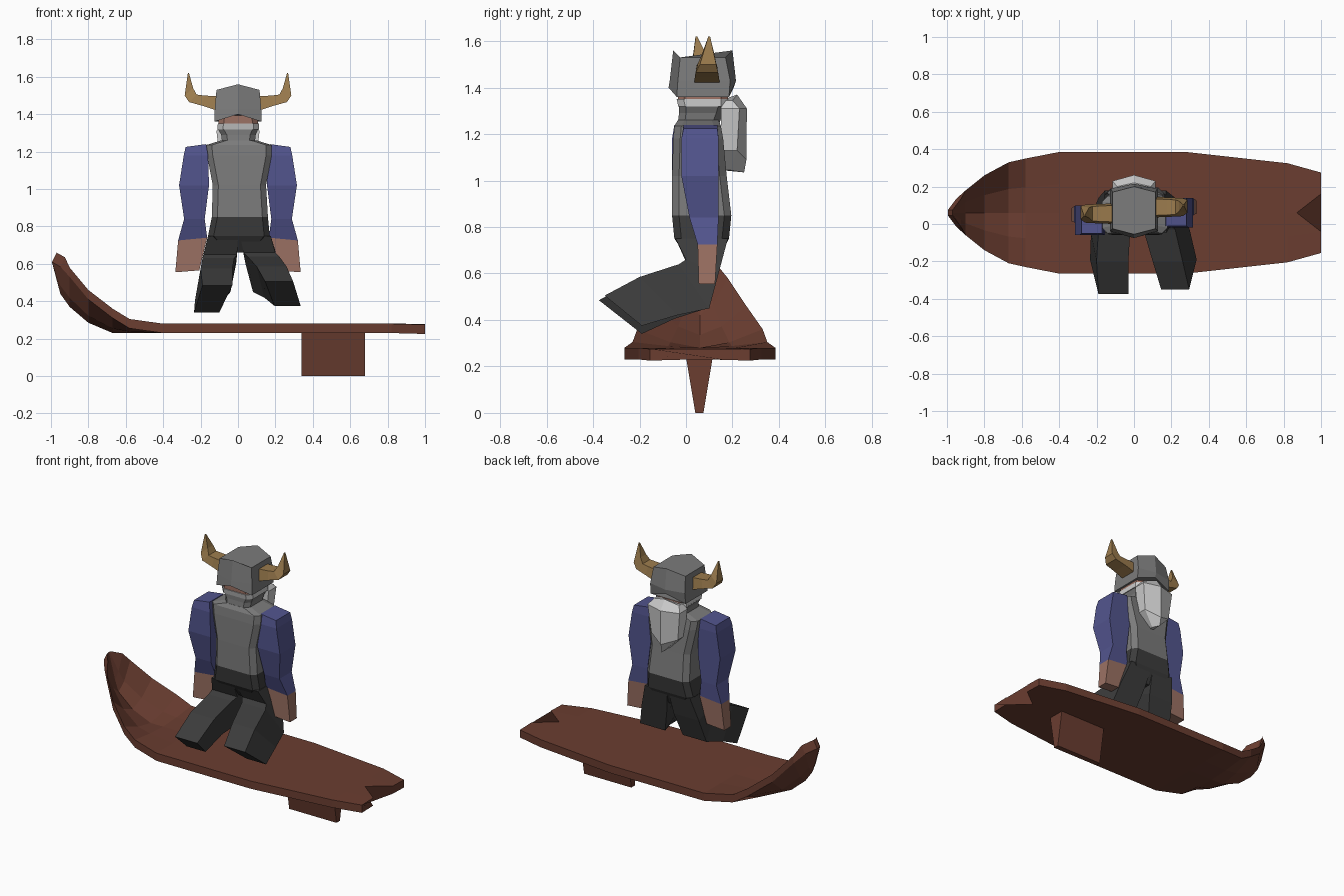
import bpy, bmesh


def material(name, r, g, b):
    m = bpy.data.materials.new(name)
    m.diffuse_color = (r, g, b, 1)
    return m


WOOD = material("red_brown_wood", 0.145, 0.047, 0.03)
GREY = material("steel_grey", 0.2, 0.2, 0.2)
DARK = material("charcoal_cloth", 0.045, 0.045, 0.045)
BLUE = material("blue_sleeve", 0.085, 0.09, 0.27)
SKIN = material("skin", 0.33, 0.165, 0.125)
HORN = material("horn_tan", 0.33, 0.2, 0.075)
HAIR = material("pale_grey_hair", 0.6, 0.6, 0.6)


def loft(name, rings, mat):
    """Skin a list of equal-length rings and cap both ends."""
    bm = bmesh.new()
    rows = [[bm.verts.new(p) for p in r] for r in rings]
    n = len(rows[0])
    for a, b in zip(rows, rows[1:]):
        for i in range(n):
            j = (i + 1) % n
            bm.faces.new((a[i], a[j], b[j], b[i]))
    bm.faces.new(rows[0][::-1])
    bm.faces.new(rows[-1])
    bmesh.ops.recalc_face_normals(bm, faces=bm.faces[:])
    me = bpy.data.meshes.new(name)
    bm.to_mesh(me)
    bm.free()
    me.materials.append(mat)
    ob = bpy.data.objects.new(name, me)
    bpy.context.collection.objects.link(ob)
    return ob


def rect(z, x0, x1, y0, y1, c=0.0):
    """Horizontal rectangle, optionally with cut corners."""
    if not c:
        return [(x0, y0, z), (x1, y0, z), (x1, y1, z), (x0, y1, z)]
    return [(x0 + c, y0, z), (x1 - c, y0, z), (x1, y0 + c, z), (x1, y1 - c, z),
            (x1 - c, y1, z), (x0 + c, y1, z), (x0, y1 - c, z), (x0, y0 + c, z)]


# Board: stations of (x, half width, keel underside z, rim top z)
CY = 0.06
stations = [(-0.995, 0.015, 0.61, 0.66), (-0.95, 0.075, 0.44, 0.635),
            (-0.9, 0.12, 0.37, 0.58), (-0.8, 0.2, 0.285, 0.46),
            (-0.67, 0.27, 0.23, 0.36), (-0.58, 0.29, 0.23, 0.305),
            (-0.4, 0.325, 0.23, 0.28), (0.28, 0.325, 0.23, 0.28),
            (0.82, 0.265, 0.23, 0.28), (1.0, 0.215, 0.23, 0.275)]
board = []
for x, w, keel, rim in stations:
    top, low = [], []
    for t in (-1, -0.47, 0, 0.47, 1):
        px = 0.87 if x == 1.0 and t == 0 else x      # swallow tail notch
        lift = {0: 0, 0.47: 0.3, 1: 1}[abs(t)]
        z = keel + lift * (rim - 0.05 - keel)
        low.append((px, CY + t * w, z))
        top.append((px + (0.025 if x < -0.9 else 0), CY + t * w, z + 0.05))
    board.append(low + top[::-1])
loft("board", board, WOOD)

# Fin below the tail
loft("fin", [rect(0.0, 0.34, 0.68, CY - 0.02, CY + 0.015),
             rect(0.24, 0.34, 0.68, CY - 0.06, CY + 0.055)], WOOD)

# Body
loft("torso", [rect(0.85, -0.14, 0.16, -0.06, 0.195, 0.03),
               rect(1.02, -0.135, 0.15, -0.06, 0.175, 0.03),
               rect(1.18, -0.165, 0.18, -0.055, 0.16, 0.03),
               rect(1.235, -0.17, 0.18, -0.05, 0.15, 0.03),
               rect(1.26, -0.09, 0.10, -0.035, 0.14, 0.03)], GREY)
loft("neck", [rect(1.25, -0.085, 0.09, -0.035, 0.145, 0.03),
              rect(1.29, -0.09, 0.095, -0.03, 0.16, 0.03),
              rect(1.325, -0.11, 0.11, -0.03, 0.17, 0.03)], GREY)
loft("hips", [rect(0.66, -0.08, 0.09, 0.01, 0.14, 0.02),
              rect(0.75, -0.16, 0.17, -0.05, 0.185, 0.03),
              rect(0.85, -0.14, 0.16, -0.06, 0.195, 0.03)], DARK)


# Kneeling legs: rings of (upper x0, x1, y, z) and (lower x0, x1, y, z)
def leg(name, rings):
    loft(name, [[(a[0], a[2], a[3]), (a[1], a[2], a[3]),
                 (b[1], b[2], b[3]), (b[0], b[2], b[3])] for a, b in rings], DARK)


leg("left_leg", [((-0.16, 0.0, -0.045, 0.75), (-0.155, 0.0, 0.18, 0.75)),
                 ((-0.185, -0.005, 0.0, 0.65), (-0.19, -0.01, 0.14, 0.6)),
                 ((-0.19, -0.02, -0.03, 0.63), (-0.21, -0.04, 0.09, 0.45)),
                 ((-0.2, -0.03, -0.2, 0.575), (-0.23, -0.08, -0.05, 0.405)),
                 ((-0.19, -0.03, -0.375, 0.485), (-0.235, -0.1, -0.19, 0.34))])
leg("right_leg", [((0.01, 0.175, -0.045, 0.75), (0.01, 0.17, 0.18, 0.75)),
                  ((0.03, 0.2, 0.0, 0.66), (0.04, 0.22, 0.14, 0.6)),
                  ((0.05, 0.22, -0.03, 0.64), (0.08, 0.26, 0.1, 0.45)),
                  ((0.1, 0.26, -0.2, 0.585), (0.14, 0.3, -0.04, 0.42)),
                  ((0.145, 0.295, -0.35, 0.505), (0.195, 0.335, -0.19, 0.375))])

# Arms, hands and horns on both sides; the body is turned slightly, so left sits back
for side, s, dy in (("left", -1, -0.04), ("right", 1, 0.0)):
    def sect(z, x0, x1, y0, y1, tilt=0.0):
        return [(s * x, y + dy, z + (tilt if x == x0 else 0)) for x, y in
                ((x0, y0), (x1, y0), (x1, y1), (x0, y1))]

    loft(side + "_arm", [sect(1.225, 0.17, 0.28, -0.01, 0.135, 0.015),
                         sect(1.18, 0.16, 0.29, -0.02, 0.14),
                         sect(1.02, 0.155, 0.315, -0.02, 0.14),
                         sect(0.84, 0.178, 0.288, 0.015, 0.14),
                         sect(0.725, 0.165, 0.32, 0.05, 0.135, 0.015)], BLUE)
    loft(side + "_hand", [sect(0.725, 0.165, 0.32, 0.05, 0.135, 0.015),
                          sect(0.555, 0.207, 0.335, 0.055, 0.125, 0.01)], SKIN)

    hy = 0.09 if s > 0 else 0.055
    horn = []
    for lx, lz, ux, uz, y, h in ((0.10, 1.415, 0.10, 1.495, hy, 0.055),
                                 (0.19, 1.445, 0.18, 1.50, hy, 0.052),
                                 (0.262, 1.465, 0.222, 1.505, hy, 0.048),
                                 (0.285, 1.50, 0.24, 1.54, hy + 0.005, 0.035),
                                 (0.268, 1.62, 0.262, 1.62, hy + 0.01 * s, 0.004)):
        horn.append([(s * lx, y - h, lz), (s * lx, y + h, lz),
                     (s * ux, y + h * 0.8, uz), (s * ux, y - h * 0.8, uz)])
    loft(side + "_horn", horn, HORN)

# Head: face block, hair band and folded helmet
loft("face", [rect(1.34, -0.105, 0.108, -0.035, 0.18, 0.03),
              rect(1.46, -0.1, 0.1, -0.035, 0.18, 0.03)], SKIN)
loft("hair_band", [rect(1.318, -0.11, 0.112, -0.033, 0.18, 0.03),
                   rect(1.35, -0.108, 0.112, -0.04, 0.18, 0.03)], HAIR)


def hexring(w, y, zc, zs):
    return [(0, y[0], zc), (w, y[1], zs), (w, y[2], zs),
            (0, y[3], zc), (-w, y[2], zs), (-w, y[1], zs)]


loft("helmet", [hexring(0.127, (-0.075, -0.04, 0.185, 0.205), 1.40, 1.36),
                hexring(0.124, (-0.07, -0.035, 0.19, 0.215), 1.43, 1.43),
                hexring(0.115, (-0.055, -0.025, 0.17, 0.2), 1.56, 1.53)], GREY)

# Ridged beard hanging over the chest
loft("beard", [[(-w, 0.15, zs), (w, 0.15, zs), (w, ye, zs), (0, yc, zc), (-w, ye, zs)]
               for w, ye, yc, zs, zc in ((0.012, 0.19, 0.25, 1.045, 1.035),
                                         (0.095, 0.22, 0.26, 1.13, 1.09),
                                         (0.115, 0.23, 0.262, 1.31, 1.31),
                                         (0.09, 0.20, 0.22, 1.345, 1.37))], HAIR)
